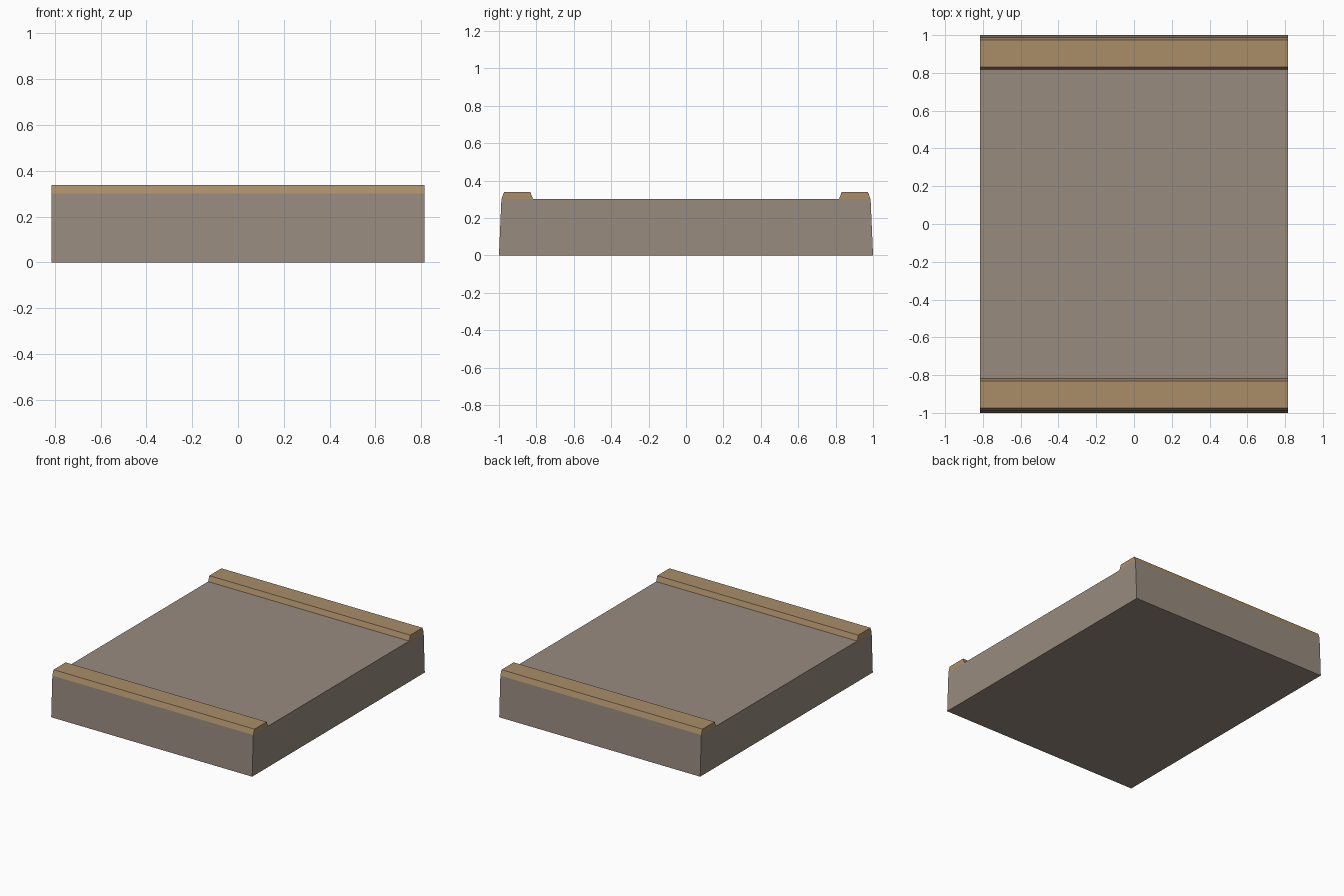
import bpy, bmesh

if "Cube" in bpy.data.objects:
    bpy.data.objects.remove(bpy.data.objects["Cube"])

HALF_X = 0.815


def material(name, srgb):
    m = bpy.data.materials.new(name)
    lin = [((c / 255 + 0.055) / 1.055) ** 2.4 for c in srgb]
    m.diffuse_color = (*lin, 1)
    m.use_nodes = True
    m.node_tree.nodes["Principled BSDF"].inputs["Base Color"].default_value = m.diffuse_color
    return m


def extrude_x(name, profile, mat):
    """Extrude a (y, z) profile along the whole width."""
    bm = bmesh.new()
    face = bm.faces.new([bm.verts.new((-HALF_X, y, z)) for y, z in profile])
    ext = bmesh.ops.extrude_face_region(bm, geom=[face])
    verts = [v for v in ext["geom"] if isinstance(v, bmesh.types.BMVert)]
    bmesh.ops.translate(bm, verts=verts, vec=(2 * HALF_X, 0, 0))
    bmesh.ops.recalc_face_normals(bm, faces=bm.faces)
    mesh = bpy.data.meshes.new(name)
    bm.to_mesh(mesh)
    bm.free()
    mesh.materials.append(mat)
    obj = bpy.data.objects.new(name, mesh)
    bpy.context.collection.objects.link(obj)
    return obj


stone = material("grey brown stone", (152, 139, 127))
tan = material("tan kerb", (170, 141, 105))

# Slab with slightly sloped front and back
extrude_x("slab", [(-1, 0), (1, 0), (0.987, 0.30), (-0.987, 0.30)], stone)

# Raised edge strips with sloped sides
for name, s in (("front_kerb", -1), ("back_kerb", 1)):
    extrude_x(name, [(s * 0.987, 0.30), (s * 0.973, 0.338),
                     (s * 0.832, 0.338), (s * 0.818, 0.30)], tan)
